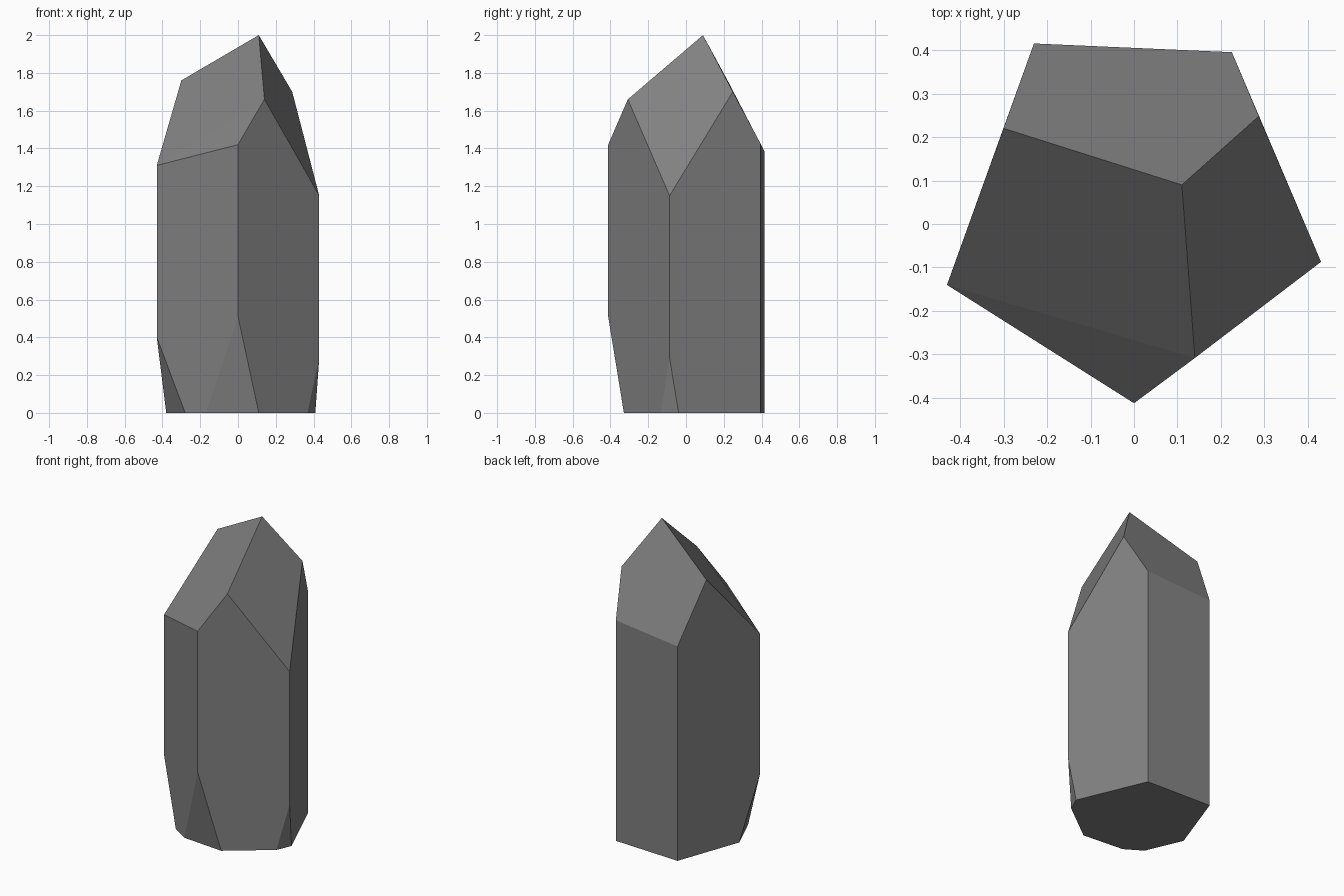
import bpy, bmesh, math

if "Cube" in bpy.data.objects:
    bpy.data.objects.remove(bpy.data.objects["Cube"])

# Five long edges of the crystal: x, y, bottom z, top z
columns = [
    (0.00, -0.412, 0.51, 1.42),
    (0.43, -0.087, 0.29, 1.15),
    (0.225, 0.395, 0.00, 1.425),
    (-0.23, 0.415, 0.00, 1.385),
    (-0.43, -0.14, 0.40, 1.31),
]
points = [(x, y, z) for x, y, lo, hi in columns for z in (lo, hi)]

# Tip and the ridge ends of the sloping crown facets
points += [(0.11, 0.09, 2.0), (0.14, -0.308, 1.66),
           (-0.30, 0.22, 1.76), (0.287, 0.248, 1.70)]


# Base outline points where the chipped corners meet the ground
def on_side(a, b, t):
    p, q = columns[a], columns[b]
    return (p[0] + (q[0] - p[0]) * t, p[1] + (q[1] - p[1]) * t, 0.0)


points += [on_side(0, 1, 0.256), on_side(0, 4, 0.395),
           on_side(4, 0, 0.35), on_side(4, 3, 0.25),
           on_side(1, 0, 0.145), on_side(1, 2, 0.10)]

# Crystal body as the convex shell of its corners
bm = bmesh.new()
verts = [bm.verts.new(p) for p in points]
bmesh.ops.convex_hull(bm, input=verts)
bmesh.ops.dissolve_limit(bm, angle_limit=math.radians(1.0),
                         verts=bm.verts[:], edges=bm.edges[:])
bmesh.ops.recalc_face_normals(bm, faces=bm.faces[:])
mesh = bpy.data.meshes.new("crystal")
bm.to_mesh(mesh)
bm.free()

# Single grey stone colour
stone = bpy.data.materials.new("grey stone")
stone.diffuse_color = (0.22, 0.22, 0.22, 1)
stone.use_nodes = True
stone.node_tree.nodes["Principled BSDF"].inputs["Base Color"].default_value = stone.diffuse_color
mesh.materials.append(stone)
crystal = bpy.data.objects.new("crystal", mesh)
bpy.context.collection.objects.link(crystal)
